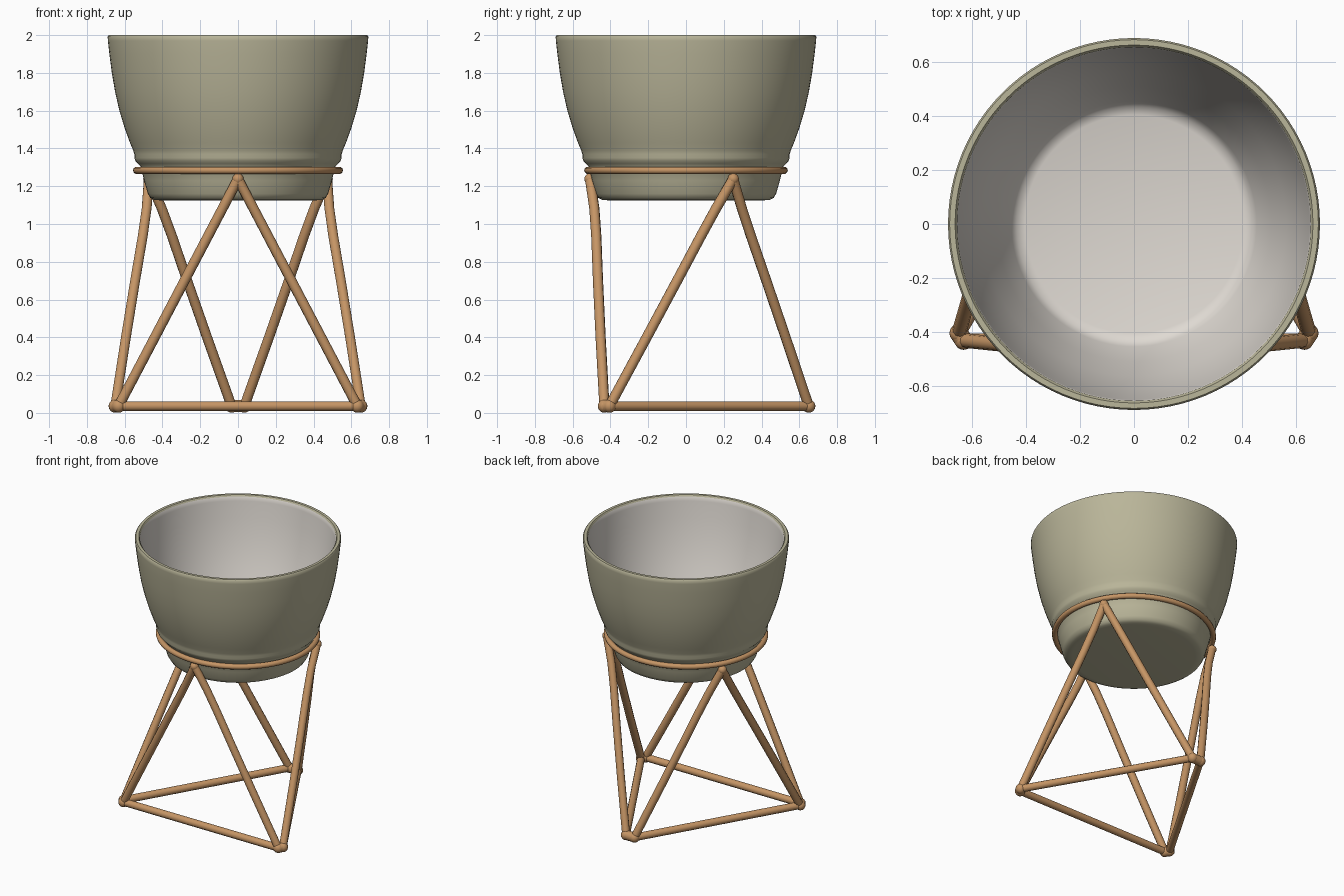
import bpy, bmesh, math
from mathutils import Vector

cube = bpy.data.objects.get("Cube")
if cube:
    bpy.data.objects.remove(cube, do_unlink=True)


def material(name, rgb):
    m = bpy.data.materials.new(name)
    m.use_nodes = True
    m.diffuse_color = (*rgb, 1)
    m.node_tree.nodes["Principled BSDF"].inputs["Base Color"].default_value = (*rgb, 1)
    return m


olive = material("olive glaze", (0.49, 0.465, 0.32))
pale = material("pale interior", (0.74, 0.70, 0.65))
copper = material("copper wood", (0.56, 0.30, 0.13))


def add_object(name, bm, mats):
    mesh = bpy.data.meshes.new(name)
    bmesh.ops.recalc_face_normals(bm, faces=bm.faces)
    bm.to_mesh(mesh)
    bm.free()
    obj = bpy.data.objects.new(name, mesh)
    bpy.context.collection.objects.link(obj)
    for m in mats:
        mesh.materials.append(m)
    bpy.ops.object.select_all(action="DESELECT")
    obj.select_set(True)
    bpy.context.view_layer.objects.active = obj
    bpy.ops.object.shade_smooth_by_angle(angle=math.radians(40))
    return obj


def tube(name, points, radius, cyclic=False):
    """Round bar following a path."""
    curve = bpy.data.curves.new(name, "CURVE")
    curve.dimensions = "3D"
    curve.bevel_depth = radius
    curve.bevel_resolution = 3
    curve.use_fill_caps = True
    spline = curve.splines.new("POLY")
    spline.points.add(len(points) - 1)
    for p, co in zip(spline.points, points):
        p.co = (*co, 1)
    spline.use_cyclic_u = cyclic
    temp = bpy.data.objects.new(name + "_path", curve)
    bpy.context.collection.objects.link(temp)
    graph = bpy.context.evaluated_depsgraph_get()
    bm = bmesh.new()
    bm.from_mesh(bpy.data.meshes.new_from_object(temp.evaluated_get(graph)))
    bpy.data.objects.remove(temp, do_unlink=True)
    return add_object(name, bm, [copper])


def joint(name, center, radius):
    bm = bmesh.new()
    bmesh.ops.create_uvsphere(bm, u_segments=16, v_segments=10, radius=radius)
    bmesh.ops.translate(bm, verts=bm.verts, vec=center)
    return add_object(name, bm, [copper])


# Pot: lathed outer wall, rim and inner wall
outer = [(0, 1.125), (0.41, 1.125), (0.445, 1.128), (0.464, 1.138), (0.477, 1.16),
         (0.497, 1.23), (0.516, 1.305), (0.53, 1.32), (0.544, 1.335), (0.549, 1.35),
         (0.549, 1.37), (0.555, 1.39), (0.572, 1.43), (0.601, 1.51), (0.628, 1.6),
         (0.651, 1.7), (0.668, 1.8), (0.681, 1.9), (0.689, 1.97), (0.69, 1.992), (0.684, 2.0)]
inner = [(0.664, 2.0), (0.656, 1.99), (0.652, 1.96), (0.636, 1.84), (0.61, 1.7),
         (0.565, 1.52), (0.51, 1.37), (0.455, 1.22), (0.435, 1.19), (0.405, 1.18), (0, 1.18)]
profile = outer + inner
bm = bmesh.new()
verts = [bm.verts.new((r, 0, z)) for r, z in profile]
edges = [bm.edges.new(pair) for pair in zip(verts, verts[1:])]
bmesh.ops.spin(bm, geom=verts + edges, axis=(0, 0, 1), cent=(0, 0, 0),
               angle=math.tau, steps=96, use_duplicate=False)
bmesh.ops.remove_doubles(bm, verts=bm.verts, dist=0.0005)
bmesh.ops.recalc_face_normals(bm, faces=bm.faces)
for f in bm.faces:
    c = f.calc_center_median()
    inward = f.normal.x * c.x + f.normal.y * c.y < -0.001
    floor = f.normal.z > 0.5 and c.z < 1.25
    f.material_index = 1 if floor or (inward and c.z < 1.985) else 0
add_object("pot", bm, [olive, pale])

# Ring that carries the pot
ring = [(0.537 * math.cos(a), 0.52 * math.sin(a), 1.284)
        for a in (math.tau * i / 72 for i in range(72))]
tube("support_ring", ring, 0.019, cyclic=True)

# Stand: three separate triangular frames whose feet touch side by side
FOOT_Z = 0.036
frames = {"front": ((-0.632, -0.432), (0.632, -0.432), (0, -0.508)),
          "left": ((0.65, -0.405), (0.034, 0.65), (0.472, 0.25)),
          "right": ((-0.65, -0.405), (-0.034, 0.65), (-0.472, 0.25))}

for side, (a, b, top) in frames.items():
    feet = [Vector((*a, FOOT_Z)), Vector((*b, FOOT_Z))]
    peak = Vector((*top, 1.238))
    inward = Vector((-peak.x, -peak.y, 0)).normalized()
    tube(side + "_base_bar", feet, 0.026)
    joint(side + "_peak", peak, 0.03)
    for foot, label in zip(feet, ("first", "second")):
        joint(f"{side}_{label}_foot", foot, 0.035)
        # Legs dip slightly inward below the ring
        path = [foot.lerp(peak, t) + inward * dip
                for t, dip in ((0, 0), (0.3, 0.003), (0.55, 0.008), (0.75, 0.014),
                               (0.87, 0.013), (1, 0))]
        tube(f"{side}_{label}_leg", path, 0.027)

# Short bridges tying neighbouring feet together
for name, x in (("front_left", 1), ("front_right", -1)):
    tube(name + "_foot_bridge", [(x * 0.632, -0.432, FOOT_Z), (x * 0.65, -0.405, FOOT_Z)], 0.034)
tube("back_foot_bridge", [(-0.034, 0.65, FOOT_Z), (0.034, 0.65, FOOT_Z)], 0.034)
